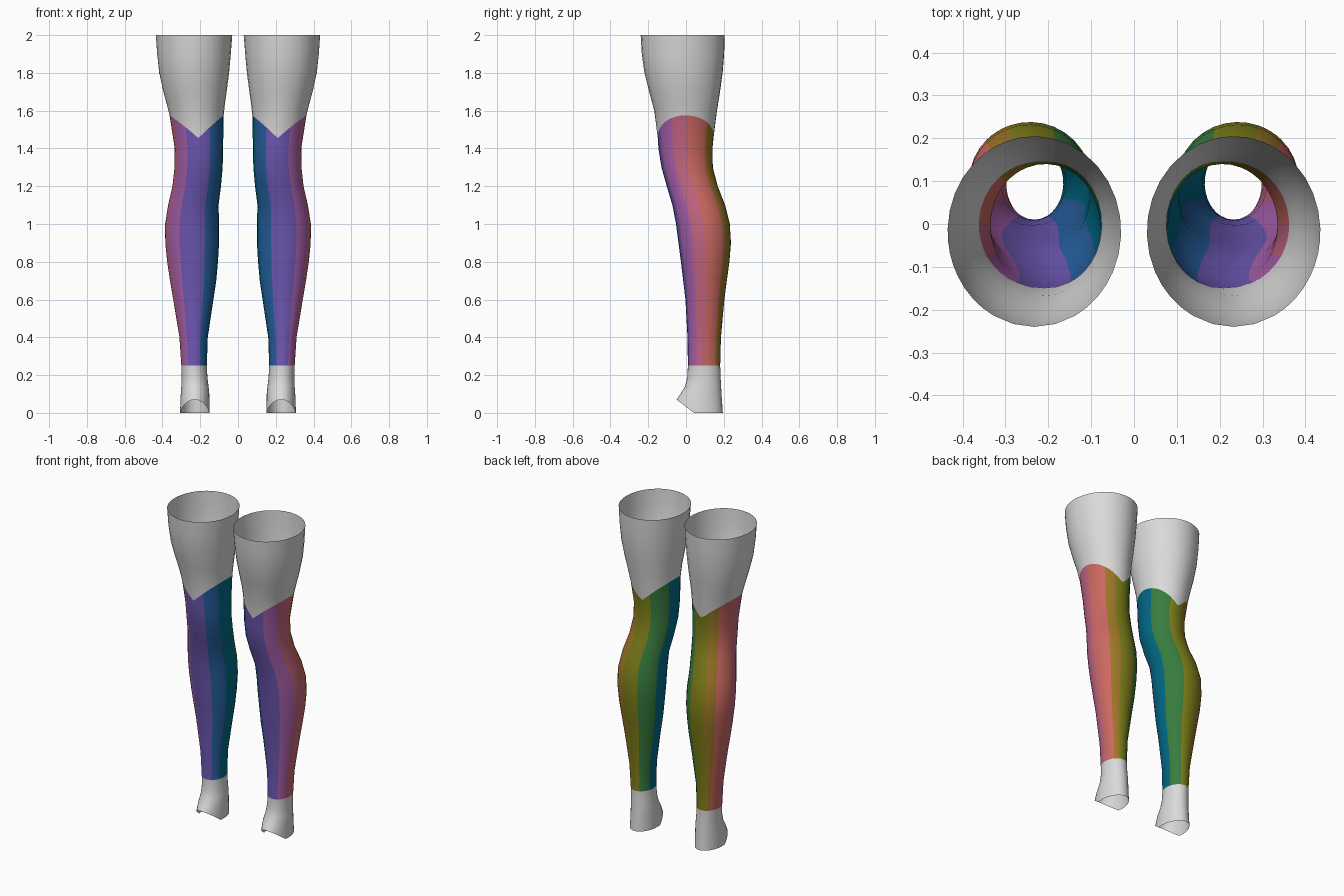
import bpy, bmesh, math

if "Cube" in bpy.data.objects:
    bpy.data.objects.remove(bpy.data.objects["Cube"])

# Flat colours: skin first, then the stocking bands from front, round the outer side, to inner
COLOURS = [
    ("light grey", (0.70, 0.70, 0.70)),
    ("violet", (0.16, 0.10, 0.47)),
    ("purple", (0.40, 0.12, 0.42)),
    ("rose", (0.54, 0.13, 0.22)),
    ("salmon", (0.60, 0.14, 0.12)),
    ("ochre", (0.33, 0.18, 0.02)),
    ("olive", (0.21, 0.21, 0.01)),
    ("green", (0.04, 0.20, 0.05)),
    ("teal", (0.00, 0.14, 0.23)),
    ("blue", (0.02, 0.12, 0.36)),
]
MATS = []
for name, rgb in COLOURS:
    m = bpy.data.materials.new(name)
    m.diffuse_color = (*rgb, 1)
    m.use_nodes = True
    m.node_tree.nodes["Principled BSDF"].inputs["Base Color"].default_value = m.diffuse_color
    MATS.append(m)

# Band limits in degrees: 0 = front, 90 = outer side, 180 = back, 270 = inner side
BANDS = [-28, 28, 62, 92, 135, 160, 203, 250, 295, 332]
STEPS = 4

# Leg outline by height: z, inner x, outer x, front y, back y
STATIONS = [
    (0.00, 0.150, 0.307, -0.050, 0.195),
    (0.10, 0.152, 0.303, -0.030, 0.188),
    (0.14, 0.156, 0.300, -0.005, 0.186),
    (0.19, 0.162, 0.298, 0.007, 0.183),
    (0.25, 0.165, 0.300, 0.010, 0.181),
    (0.40, 0.160, 0.310, 0.008, 0.185),
    (0.60, 0.130, 0.343, -0.003, 0.203),
    (0.70, 0.115, 0.360, -0.015, 0.216),
    (0.80, 0.106, 0.375, -0.027, 0.230),
    (0.90, 0.100, 0.385, -0.040, 0.238),
    (1.00, 0.100, 0.386, -0.053, 0.232),
    (1.10, 0.103, 0.370, -0.072, 0.207),
    (1.20, 0.090, 0.347, -0.102, 0.168),
    (1.30, 0.081, 0.336, -0.130, 0.142),
    (1.40, 0.079, 0.335, -0.146, 0.140),
    (1.50, 0.080, 0.345, -0.152, 0.150),
    (1.60, 0.074, 0.368, -0.168, 0.164),
    (1.70, 0.060, 0.395, -0.195, 0.180),
    (1.80, 0.047, 0.417, -0.220, 0.194),
    (1.90, 0.038, 0.428, -0.234, 0.202),
    (2.00, 0.030, 0.435, -0.240, 0.205),
]
ROWS = [s[0] for s in STATIONS]
CUFF_LOW = ROWS.index(0.25)
CUFF_TOP = ROWS.index(1.50)


def outline(z):
    """Interpolated outline at height z."""
    for a, b in zip(STATIONS, STATIONS[1:]):
        if z <= b[0]:
            t = (z - a[0]) / (b[0] - a[0])
            return [p + (q - p) * t for p, q in zip(a[1:], b[1:])]
    return STATIONS[-1][1:]


def row_height(row, ang):
    z = ROWS[row]
    if row == 0:                       # arched opening over the instep
        return 0.07 * max(0.0, (math.cos(ang) - 0.25) / 0.75)
    if row == CUFF_TOP:                # stocking top dips at front and back
        return 1.455 + 0.12 * abs(math.sin(ang))
    if row == CUFF_TOP + 1:            # keep rows clear of the raised cuff
        return z + 0.03 * abs(math.sin(ang))
    return z


def make_leg(name, side):
    columns = []                       # (angle, band material)
    for i, (a, b) in enumerate(zip(BANDS, BANDS[1:])):
        for s in range(STEPS):
            columns.append((math.radians(a + (b - a) * s / STEPS), i + 1))
    bm = bmesh.new()
    rings = []
    for r in range(len(ROWS)):
        ring = []
        for ang, _ in columns:
            z = row_height(r, ang)
            x0, x1, y0, y1 = outline(0.0 if r == 0 else z)
            x = (x0 + x1) / 2 + (x1 - x0) / 2 * math.sin(ang)
            y = (y0 + y1) / 2 - (y1 - y0) / 2 * math.cos(ang)
            ring.append(bm.verts.new((side * x, y, z)))
        rings.append(ring)
    n = len(columns)
    for r in range(len(ROWS) - 1):
        for c in range(n):
            d = (c + 1) % n
            quad = [rings[r][c], rings[r][d], rings[r + 1][d], rings[r + 1][c]]
            f = bm.faces.new(quad if side > 0 else quad[::-1])
            f.smooth = True
            f.material_index = columns[c][1] if CUFF_LOW <= r < CUFF_TOP else 0
    me = bpy.data.meshes.new(name)
    bm.to_mesh(me)
    bm.free()
    for m in MATS:
        me.materials.append(m)
    ob = bpy.data.objects.new(name, me)
    bpy.context.collection.objects.link(ob)


# Mirrored pair of open legs
make_leg("right_leg", 1)
make_leg("left_leg", -1)
